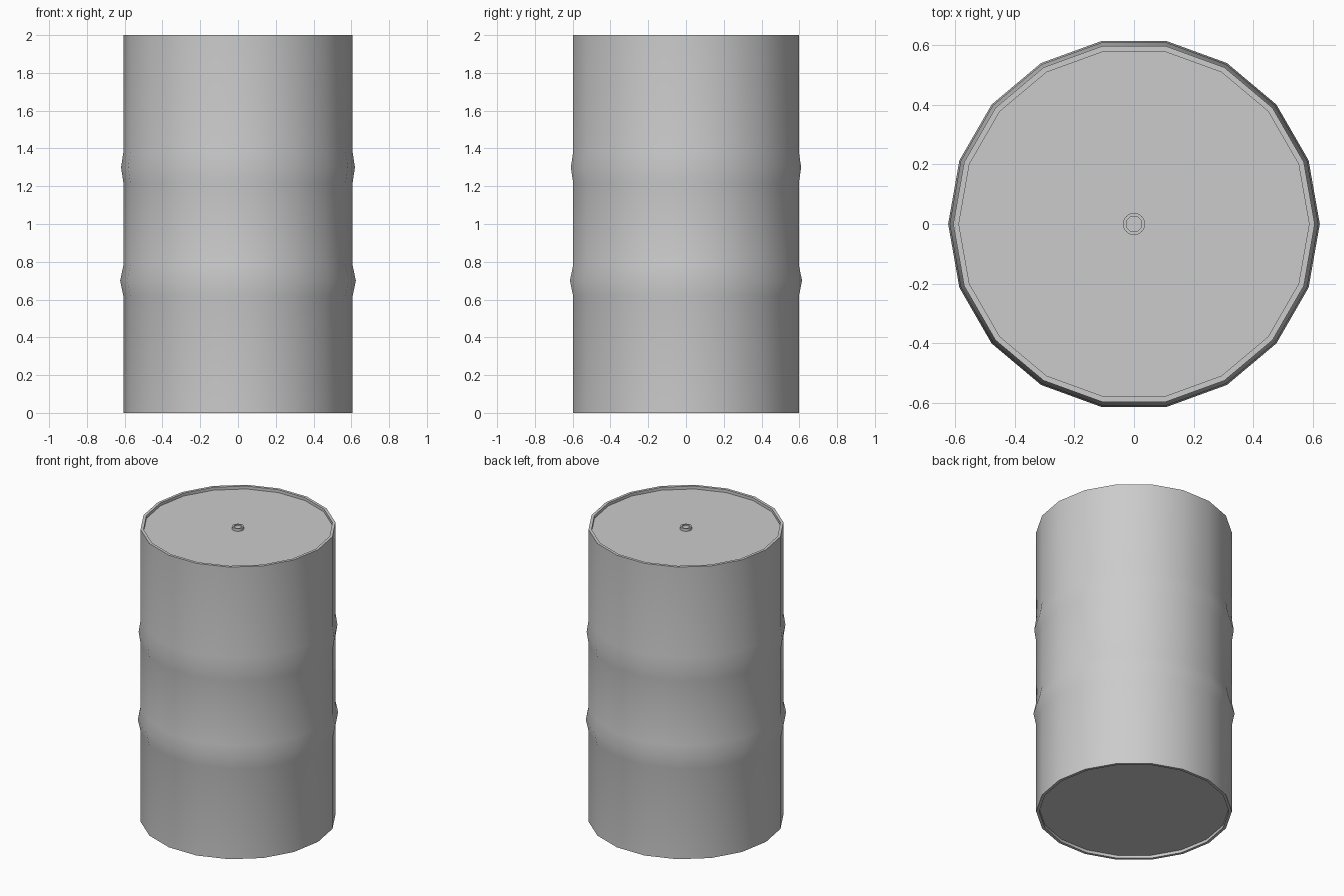
import bpy, bmesh, math

if "Cube" in bpy.data.objects:
    bpy.data.objects.remove(bpy.data.objects["Cube"])


def lathe(name, profile, sides):
    """Spin an (r, z) profile about z; both ends are closed with flat discs."""
    bm = bmesh.new()
    rings = []
    for r, z in profile:
        rings.append([bm.verts.new((r * math.cos(2 * math.pi * i / sides),
                                    r * math.sin(2 * math.pi * i / sides), z))
                      for i in range(sides)])
    for a, b in zip(rings, rings[1:]):
        for i in range(sides):
            j = (i + 1) % sides
            bm.faces.new((a[i], a[j], b[j], b[i]))
    bm.faces.new(rings[0][::-1])
    bm.faces.new(rings[-1])
    bmesh.ops.recalc_face_normals(bm, faces=bm.faces)
    mesh = bpy.data.meshes.new(name)
    bm.to_mesh(mesh)
    bm.free()
    obj = bpy.data.objects.new(name, mesh)
    bpy.context.collection.objects.link(obj)
    bpy.ops.object.select_all(action='DESELECT')
    obj.select_set(True)
    bpy.context.view_layer.objects.active = obj
    bpy.ops.object.shade_smooth_by_angle(angle=math.radians(30))
    return obj


R, RIM, DEPTH = 0.607, 0.588, 0.02

# Drum shell: recessed base, two raised hoops, recessed lid
profile = [(RIM, DEPTH), (RIM, 0), (R, 0)]
for z, r in ((0.70, 0.624), (1.30, 0.619)):
    profile += [(R, z - 0.08), (r, z), (R, z + 0.08)]
profile += [(R, 2), (RIM, 2), (RIM, 2 - DEPTH)]
lathe("drum_body", profile, 18)

# Filler cap in the middle of the lid, with a small recess
lathe("filler_cap", [(0.037, 1.975), (0.037, 1.998), (0.026, 1.998), (0.026, 1.99)], 24)
